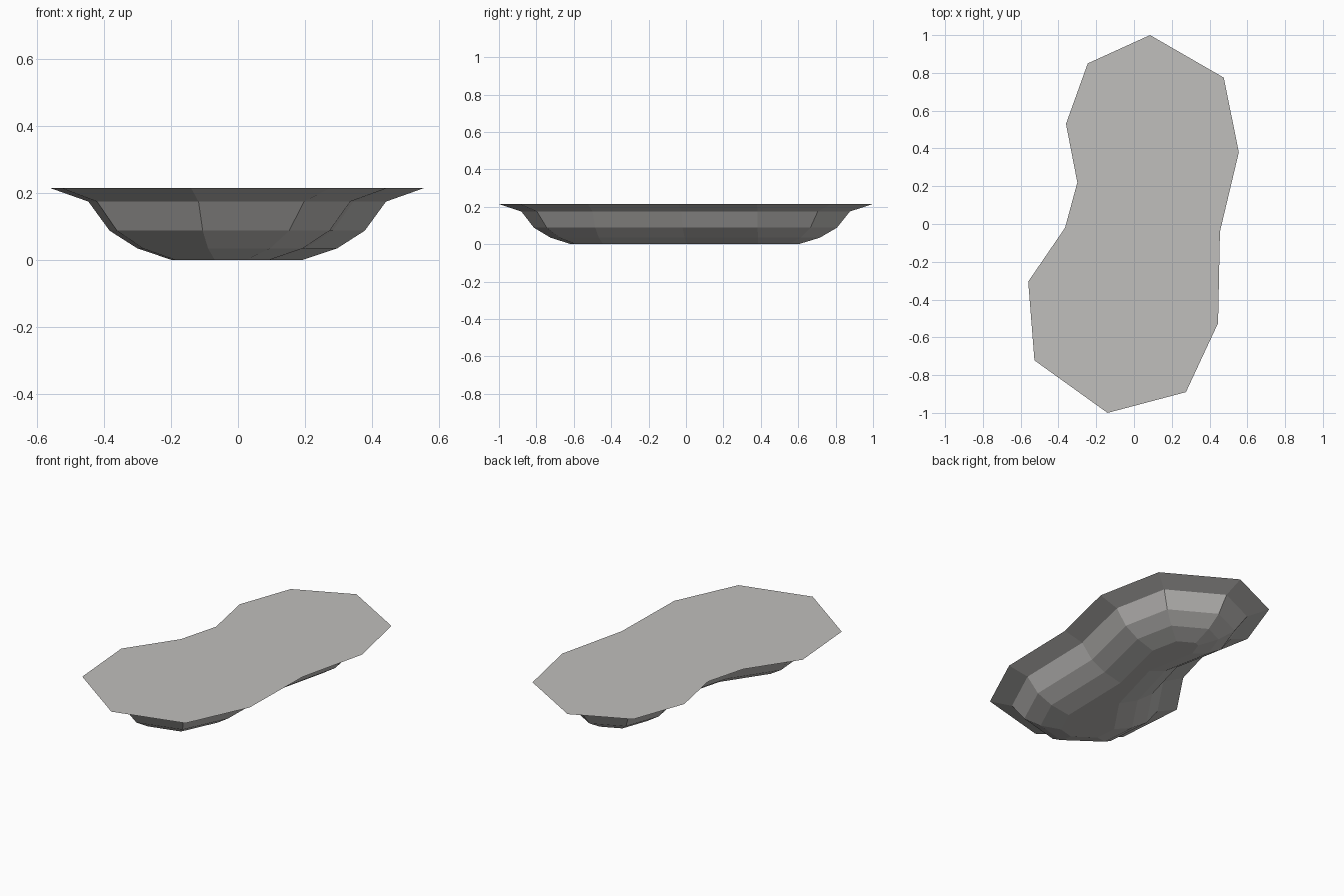
import bpy, bmesh
from mathutils import Vector

cube = bpy.data.objects.get("Cube")
if cube:
    bpy.data.objects.remove(cube)

# Rim outline, counter-clockwise from above
RIM = [(-.14, -1), (.275, -.89), (.445, -.525), (.455, -.04), (.555, .38),
       (.475, .775), (.085, 1), (-.245, .85), (-.36, .53), (-.3, .22),
       (-.365, -.02), (-.56, -.305), (-.527, -.722)]
# Bowl profile: inset from the rim, height
PROFILE = [(0, .215), (.11, .175), (.172, .088), (.253, .035), (.355, 0)]

stone = bpy.data.materials.new("grey stone")
stone.use_nodes = True
colour = (.53, .52, .505, 1)
stone.diffuse_color = colour
stone.node_tree.nodes["Principled BSDF"].inputs["Base Color"].default_value = colour


def inset(points, distance):
    """Move every edge of a closed outline inward by the same distance."""
    pts = [Vector(p) for p in points]
    result = []
    for i, p in enumerate(pts):
        before = (p - pts[i - 1]).normalized()
        after = (pts[(i + 1) % len(pts)] - p).normalized()
        n1, n2 = Vector((-before.y, before.x)), Vector((-after.y, after.x))
        result.append(p + (n1 + n2) * distance / (1 + n1.dot(n2)))
    return result


# Stack the inset outlines into a closed basin
bm = bmesh.new()
rings = [[bm.verts.new((p.x, p.y, z)) for p in inset(RIM, d)] for d, z in PROFILE]
for upper, lower in zip(rings, rings[1:]):
    for i in range(len(RIM)):
        j = (i + 1) % len(RIM)
        bm.faces.new((upper[j], upper[i], lower[i], lower[j]))
bm.faces.new(rings[0])
bm.faces.new(reversed(rings[-1]))
bmesh.ops.recalc_face_normals(bm, faces=bm.faces)

mesh = bpy.data.meshes.new("basin")
bm.to_mesh(mesh)
bm.free()
mesh.materials.append(stone)
basin = bpy.data.objects.new("basin", mesh)
bpy.context.collection.objects.link(basin)
